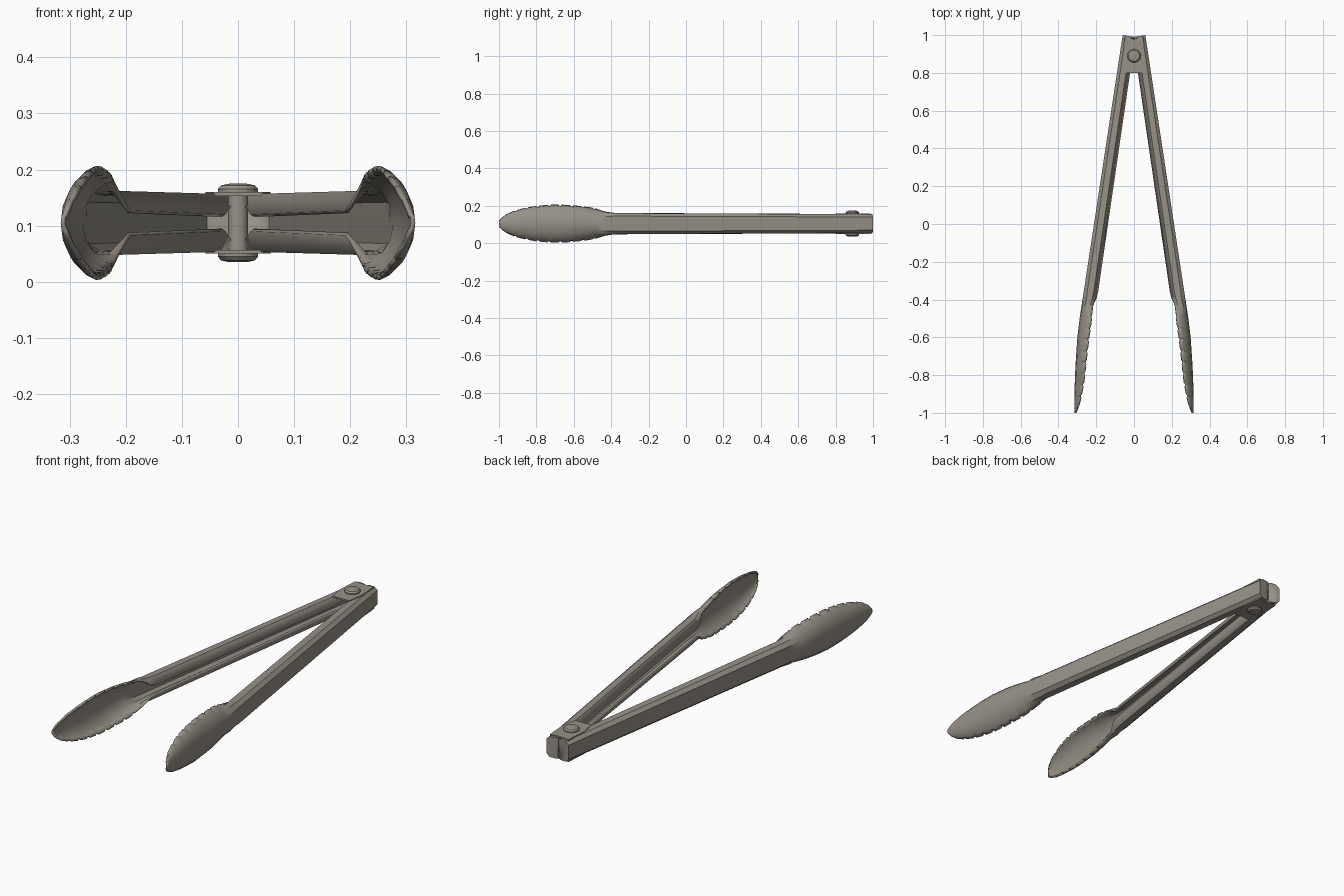
import bpy, math

if "Cube" in bpy.data.objects:
    bpy.data.objects.remove(bpy.data.objects["Cube"])

ZC = 0.105  # mid-height of the tongs

steel = bpy.data.materials.new("dark_steel")
steel.diffuse_color = (.31, .285, .245, 1)
steel.use_nodes = True
steel.node_tree.nodes["Principled BSDF"].inputs["Base Color"].default_value = steel.diffuse_color


def lerp_table(table, y):
    """Interpolate rows (y, a, b, ...) given in falling y."""
    for r, s in zip(table, table[1:]):
        if r[0] >= y >= s[0]:
            t = (r[0] - y) / (r[0] - s[0])
            return [p + (q - p) * t for p, q in zip(r[1:], s[1:])]
    return list(table[-1][1:])


def make(name, verts, faces):
    me = bpy.data.meshes.new(name)
    me.from_pydata(verts, [], faces)
    me.materials.append(steel)
    ob = bpy.data.objects.new(name, me)
    bpy.context.collection.objects.link(ob)
    return ob


def smooth(ob, deg):
    bpy.ops.object.select_all(action='DESELECT')
    ob.select_set(True)
    bpy.context.view_layer.objects.active = ob
    bpy.ops.object.shade_smooth_by_angle(angle=math.radians(deg))


def lathe(name, profile, y, n=16):
    """Turn (radius, z) points about a vertical axis at x = 0."""
    verts, faces = [], []
    for r, z in profile:
        verts += [(r * math.cos(k * math.tau / n), y + r * math.sin(k * math.tau / n), z)
                  for k in range(n)]
    for i in range(len(profile) - 1):
        for k in range(n):
            m = (k + 1) % n
            faces.append((i * n + k, i * n + m, (i + 1) * n + m, (i + 1) * n + k))
    faces += [tuple(reversed(range(n))), tuple(range(len(verts) - n, len(verts)))]
    return smooth(make(name, verts, faces), 25)


# outer spine of an arm: y, x
SPINE = [(1, .06), (-.35, .265), (-.5, .288), (-.6, .300), (-.75, .310), (-.9, .316), (-1, .316)]
# bowl of the gripping end: y, depth, half height
BOWL = [(-.48, .062, .080), (-.55, .062, .091), (-.64, .058, .099), (-.72, .054, .100),
        (-.80, .050, .093), (-.87, .043, .081), (-.93, .032, .064), (-.97, .022, .045),
        (-.99, .015, .028), (-1, .010, .014)]

# channel sections: y, then half profile of (depth, half height)
sections = [
    (1.0, [(0, 0), (0, .035), (.016, .050), (.044, .052), (.060, .048)]),
    (.80, [(0, 0), (0, .036), (.016, .051), (.047, .052), (.068, .015)]),
    (-.35, [(0, 0), (0, .040), (.018, .056), (.052, .057), (.075, .022)]),
    (-.38, [(0, 0), (0, .040), (.020, .057), (.050, .058), (.072, .032)]),
    (-.43, [(0, 0), (.002, .038), (.018, .060), (.045, .064), (.062, .064)]),
]
# toothed bowl sections
ys = [(-.48, 1)]
for k in range(8):
    y0 = -.495 - k * .060
    ys += [(y0, .96), (y0 - .006, 1.02), (y0 - .047, 1.02), (y0 - .053, .96)]
ys += [(-.978, 1), (-.99, 1), (-1, 1)]
for y, tooth in ys:
    D, H = lerp_table(BOWL, y)
    top = math.radians(84)
    half = []
    for a in (0, .3, .58, .82, 1):
        s = tooth if a == 1 else 1
        half.append((D * s * (1 - math.cos(a * top)) / (1 - math.cos(top)),
                     H * s * math.sin(a * top) / math.sin(top)))
    sections.append((y, half))

# arms: one lofted sheet, thickened and mirrored
verts, faces = [], []
for y, half in sections:
    x = lerp_table(SPINE, y)[0]
    skew = .15 if y > -.4 else 0
    ring = [(d, -h) for d, h in reversed(half)] + half[1:]
    verts += [(x - d, y - d * skew, ZC + h) for d, h in ring]
N = 9
for i in range(len(sections) - 1):
    for j in range(N - 1):
        a = i * N + j
        faces.append((a, a + 1, a + N + 1, a + N))
faces.append(tuple(reversed(range(N))))  # closed rear end
arms = make("tong_arms", verts, faces)
sol = arms.modifiers.new("sheet", 'SOLIDIFY')
sol.thickness, sol.offset = .008, -1
mir = arms.modifiers.new("pair", 'MIRROR')
mir.use_mirror_merge = False
smooth(arms, 22)

# overlapping hinge plates above and below
outline = [(-.045, .80), (.045, .80), (.058, .88), (.05, .985), (0, .98), (-.05, .985), (-.058, .88)]
n = len(outline)
for name, z0, z1 in (("hinge_plate_top", .048, .055), ("hinge_plate_bottom", -.055, -.048)):
    v = [(x, y, ZC + z) for z in (z0, z1) for x, y in outline]
    f = [tuple(reversed(range(n))), tuple(range(n, 2 * n))]
    f += [(k, (k + 1) % n, n + (k + 1) % n, n + k) for k in range(n)]
    make(name, v, f)

# rivet with two domed heads
heads = [(.015, .070), (.030, .067), (.036, .060), (.036, .052), (.018, .050)]
lathe("hinge_rivet", [(r, ZC - z) for r, z in heads] + [(r, ZC + z) for r, z in reversed(heads)], .89)
